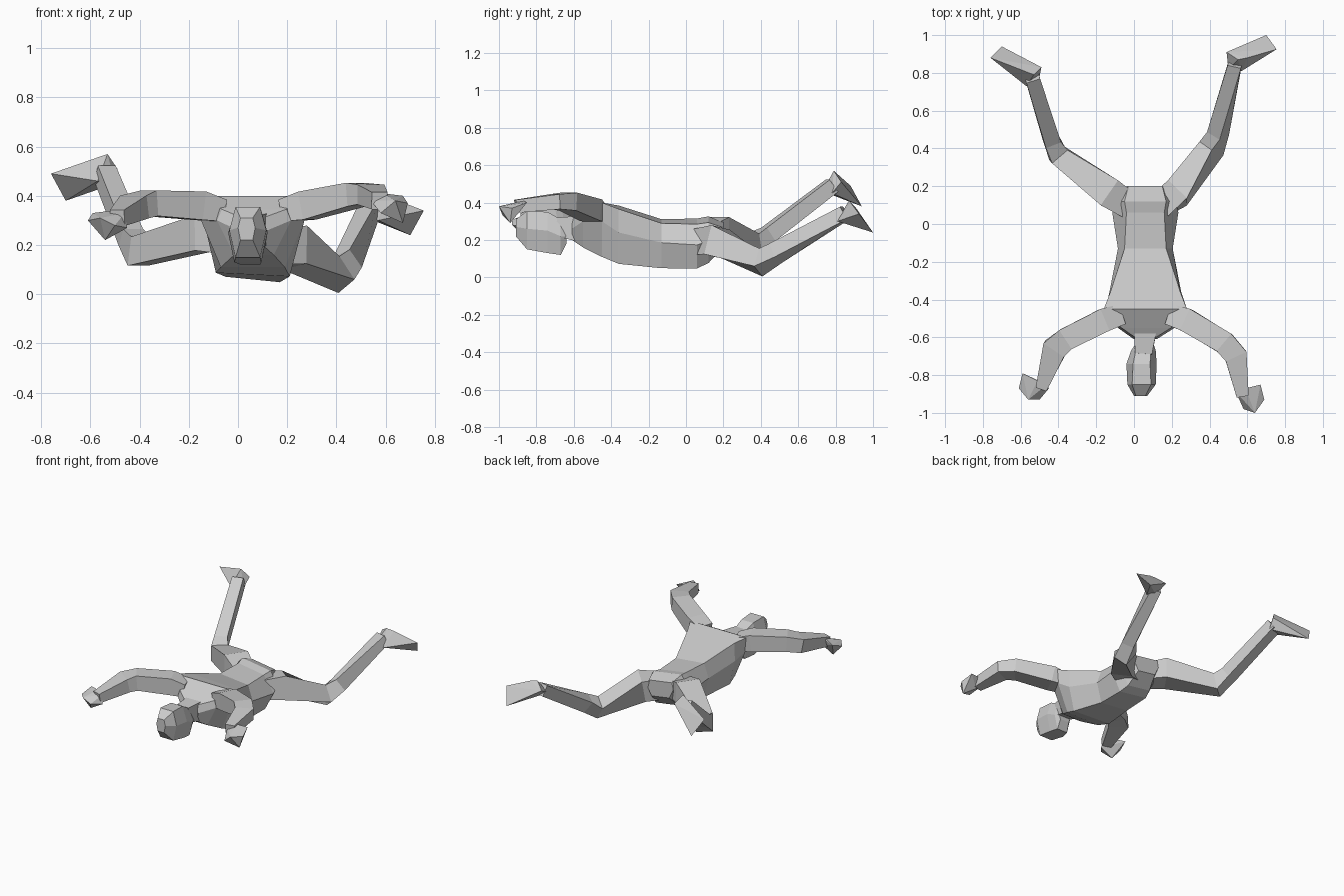
import bpy
import bmesh
from math import radians
from mathutils import Matrix, Vector

if "Cube" in bpy.data.objects:
    bpy.data.objects.remove(bpy.data.objects["Cube"], do_unlink=True)

grey = bpy.data.materials.new("plain_grey")
grey.use_nodes = True
COLOUR = (0.6, 0.6, 0.6, 1)
grey.diffuse_color = COLOUR
grey.node_tree.nodes["Principled BSDF"].inputs["Base Color"].default_value = COLOUR
UP = Vector((0, 0, 1))


def finish(name, bm):
    """Turn a bmesh into a flat-shaded grey object."""
    bmesh.ops.recalc_face_normals(bm, faces=bm.faces)
    mesh = bpy.data.meshes.new(name)
    bm.to_mesh(mesh)
    bm.free()
    mesh.materials.append(grey)
    obj = bpy.data.objects.new(name, mesh)
    bpy.context.collection.objects.link(obj)
    return obj


def loft(name, rings):
    """Skin a run of equal-length point rings and cap both ends."""
    bm = bmesh.new()
    loops = [[bm.verts.new(p) for p in ring] for ring in rings]
    for a, b in zip(loops, loops[1:]):
        for i in range(len(a)):
            j = (i + 1) % len(a)
            bm.faces.new((a[i], a[j], b[j], b[i]))
    bm.faces.new(loops[0])
    bm.faces.new(loops[-1])
    return finish(name, bm)


def limb(name, joints):
    """Four-sided tube; joints: x, y, z, half width, half height, roll degrees."""
    centres = [Vector(j[:3]) for j in joints]
    rings = []
    for i, c in enumerate(centres):
        before = (c - centres[i - 1]).normalized() if i else Vector()
        after = (centres[i + 1] - c).normalized() if i + 1 < len(centres) else Vector()
        along = (before + after).normalized()
        w, h, roll = joints[i][3:]
        side = along.cross(UP).normalized()
        side.rotate(Matrix.Rotation(-radians(roll), 3, along))
        rise = side.cross(along)
        rings.append([c + side * w * s + rise * h * t
                      for s, t in ((1, 1), (-1, 1), (-1, -1), (1, -1))])
    return loft(name, rings)


def hull(name, points):
    """Faceted solid around a few corner points."""
    bm = bmesh.new()
    for p in points:
        bm.verts.new(p)
    result = bmesh.ops.convex_hull(bm, input=bm.verts)
    loose = [g for g in result["geom_interior"] if isinstance(g, bmesh.types.BMVert)]
    bmesh.ops.delete(bm, geom=loose, context="VERTS")
    return finish(name, bm)


def six_sided(name, sections):
    """Sections: y, middle x, (half width, z) of top, side and bottom, tilt."""
    rings = []
    for y, cx, top, mid, low, tilt in sections:
        corners = [(top, 1), (mid, 1), (low, 1), (low, -1), (mid, -1), (top, -1)]
        rings.append([(cx + s * w, y, z - tilt * s * w) for (w, z), s in corners])
    return loft(name, rings)


# Torso, from the collar to the seat
six_sided("torso", [
    (-.61, .06, (.04, .31), (.06, .26), (.04, .2), 0),
    (-.55, .065, (.13, .345), (.15, .3), (.08, .16), 0),
    (-.45, .06, (.22, .40), (.21, .3), (.13, .11), 0),
    (-.36, .06, (.185, .375), (.19, .25), (.15, .08), .05),
    (-.13, .06, (.11, .30), (.145, .2), (.11, .06), .1),
    (.06, .06, (.1, .30), (.175, .2), (.11, .065), .15),
    (.12, .06, (.11, .31), (.16, .22), (.09, .09), .15),
    (.2, .06, (.09, .28), (.1, .23), (.07, .17), .15),
])

# Neck and downturned head
limb("neck", [(.06, -.56, .26, .06, .07, 0), (.05, -.69, .27, .045, .05, 0)])
six_sided("head", [
    (-.91, .035, (.025, .31), (.035, .27), (.025, .22), 0),
    (-.85, .04, (.05, .355), (.075, .26), (.05, .15), 0),
    (-.74, .04, (.045, .35), (.08, .25), (.055, .13), 0),
    (-.67, .05, (.04, .31), (.065, .22), (.04, .12), 0),
    (-.64, .055, (.03, .27), (.05, .22), (.035, .18), 0),
])

# Arms, shoulder to wrist
limb("right_arm", [
    (-.07, -.48, .34, .055, .045, 0),
    (-.16, -.51, .36, .062, .058, 0),
    (-.36, -.61, .37, .06, .052, 0),
    (-.42, -.66, .355, .065, .047, 0),
    (-.49, -.87, .31, .03, .033, 0),
])
limb("left_arm", [
    (.19, -.48, .34, .055, .045, 0),
    (.28, -.51, .36, .062, .058, 0),
    (.48, -.63, .405, .06, .048, 0),
    (.54, -.70, .405, .06, .04, 0),
    (.575, -.91, .38, .032, .035, 0),
])

# Mitten hands
hull("right_hand", [
    (-.46, -.85, .33), (-.51, -.83, .34), (-.59, -.79, .33), (-.61, -.87, .3),
    (-.56, -.93, .31), (-.5, -.93, .28), (-.45, -.87, .27), (-.54, -.87, .22),
])
hull("left_hand", [
    (.54, -.89, .38), (.59, -.87, .41), (.67, -.85, .4), (.69, -.93, .37),
    (.64, -1, .38), (.58, -.98, .33), (.59, -.9, .34), (.67, -.94, .29),
])

# Legs, hip to ankle
limb("right_leg", [
    (-.03, .1, .225, .07, .06, 0),
    (-.13, .165, .25, .08, .072, 0),
    (-.4, .365, .175, .054, .06, 0),
    (-.435, .44, .23, .043, .043, 0),
    (-.54, .78, .49, .038, .04, 0),
])
limb("left_leg", [
    (.14, .1, .19, .07, .07, 0),
    (.23, .165, .19, .07, .08, 10),
    (.41, .4, .08, .048, .058, 35),
    (.445, .48, .13, .042, .046, 25),
    (.535, .85, .345, .036, .038, 0),
])

# Wedge feet turned outward
hull("right_foot", [
    (-.53, .79, .57), (-.49, .83, .51), (-.5, .78, .45), (-.57, .73, .46),
    (-.76, .88, .49), (-.7, .94, .38),
])
hull("left_foot", [
    (.49, .91, .37), (.55, .87, .41), (.6, .88, .4), (.5, .82, .32),
    (.57, .81, .3), (.755, .925, .34), (.7, 1, .24),
])
